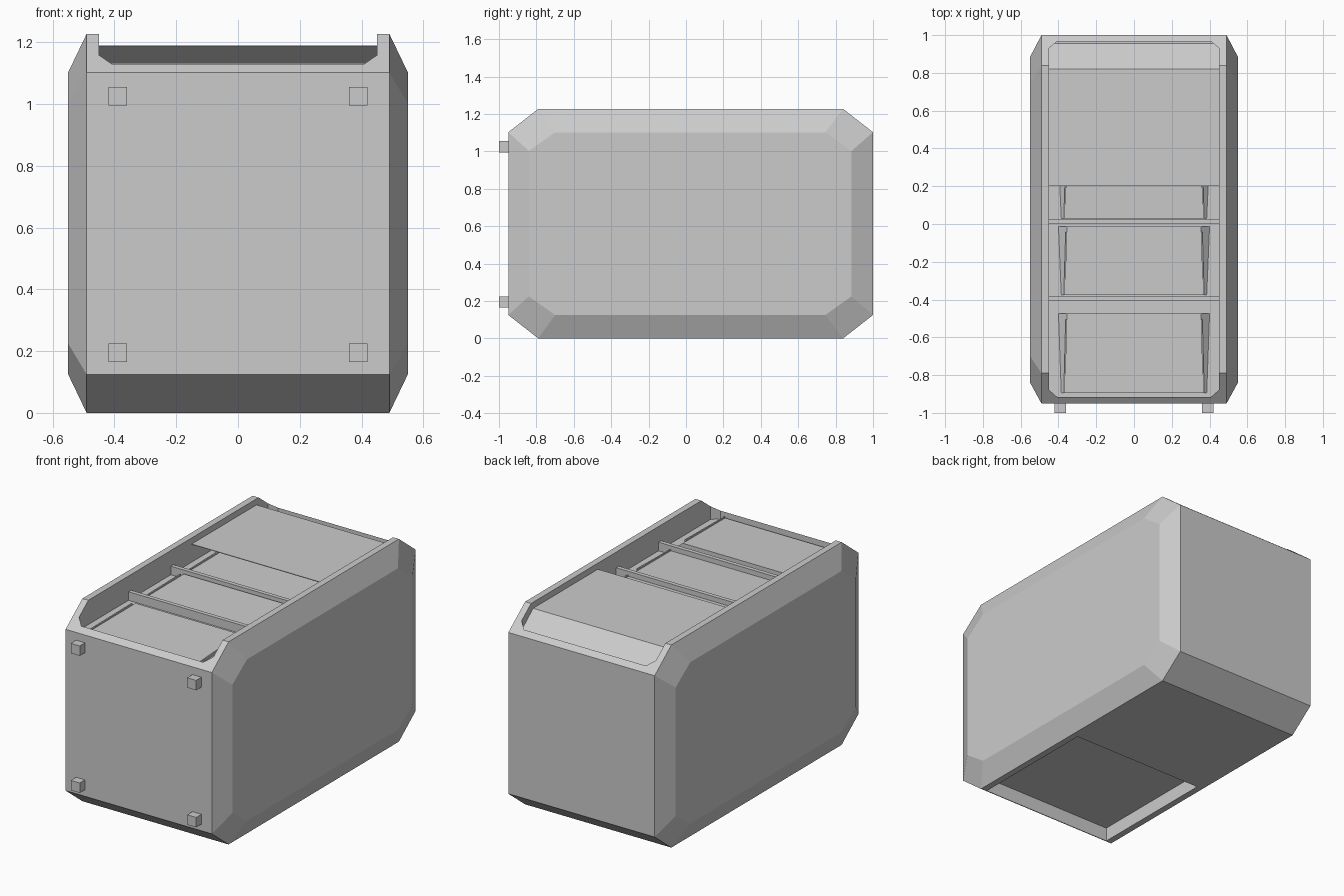
import bpy, bmesh

if "Cube" in bpy.data.objects:
    bpy.data.objects.remove(bpy.data.objects["Cube"])


def make(name, verts, faces):
    me = bpy.data.meshes.new(name)
    bm = bmesh.new()
    vs = [bm.verts.new(v) for v in verts]
    for f in faces:
        bm.faces.new([vs[i] for i in f])
    bmesh.ops.recalc_face_normals(bm, faces=bm.faces)
    bm.to_mesh(me)
    bm.free()
    ob = bpy.data.objects.new(name, me)
    bpy.context.collection.objects.link(ob)
    return ob


def loft(name, rings):
    """Skin a list of equal-length point rings and cap both ends."""
    n = len(rings[0])
    faces = [list(range(n)), [(len(rings) - 1) * n + i for i in range(n)]]
    for r in range(len(rings) - 1):
        for i in range(n):
            j = (i + 1) % n
            faces.append([r * n + i, r * n + j, (r + 1) * n + j, (r + 1) * n + i])
    return make(name, [p for ring in rings for p in ring], faces)


def chamfered(a0, a1, b0, b1, ca, cb):
    """Rectangle outline with cut corners."""
    return [(a0, b0 + cb), (a0 + ca, b0), (a1 - ca, b0), (a1, b0 + cb),
            (a1, b1 - cb), (a1 - ca, b1), (a0 + ca, b1), (a0, b1 - cb)]


def box(name, x0, x1, y0, y1, z0, z1):
    ring = [(x0, y0), (x1, y0), (x1, y1), (x0, y1)]
    return loft(name, [[(x, y, z) for x, y in ring] for z in (z0, z1)])


def cut(target, cutter):
    m = target.modifiers.new("cut", 'BOOLEAN')
    m.operation, m.solver, m.object = 'DIFFERENCE', 'EXACT', cutter
    cutter.hide_render = True
    cutter.hide_set(True)
    cutter.display_type = 'WIRE'


# Cabinet shell: octagonal profile with bevelled side cheeks
outer = chamfered(-0.95, 1.0, 0.0, 1.227, 0.16, 0.125)
inner = chamfered(-0.84, 0.885, 0.125, 1.102, 0.14, 0.1)
body = loft("cabinet_shell", [[(x, y, z) for y, z in prof] for x, prof in
                              ((-0.55, inner), (-0.49, outer), (0.49, outer), (0.55, inner))])

# Recessed front opening and rear recess underneath
opening = chamfered(-0.45, 0.45, -0.915, 0.967, 0.042, 0.037)
cut(body, loft("opening_cutter", [[(x, y, z) for x, y in opening] for z in (1.08, 1.4)]))
cut(body, box("underside_cutter", -0.45, 0.45, -0.785, 0.03, -0.2, 0.085))

# Bent upper cover sheet
cover = make("upper_cover",
             [(-0.45, 0.2, 1.19), (0.45, 0.2, 1.19), (0.45, 0.82, 1.19), (-0.45, 0.82, 1.19),
              (0.45, 0.93, 1.1), (0.408, 0.967, 1.071), (-0.408, 0.967, 1.071), (-0.45, 0.93, 1.1)],
             [(0, 1, 2, 3), (3, 2, 4, 5, 6, 7)])
sol = cover.modifiers.new("thickness", 'SOLIDIFY')
sol.thickness = 0.004

# Shelf dividers
for i, y in enumerate((0.0, -0.405)):
    box(f"shelf_divider_{i + 1}", -0.45, 0.45, y, y + 0.025, 1.08, 1.132)

# Compartment panels with sloped sides and slim side rails
for i, (y0, y1) in enumerate(((0.03, 0.36), (-0.375, -0.012), (-0.895, -0.475))):
    loft(f"compartment_panel_{i + 1}",
         [[(-0.385, y0, 1.08), (0.385, y0, 1.08), (0.4, y1, 1.08), (-0.4, y1, 1.08)],
          [(-0.365, y0, 1.105), (0.365, y0, 1.105), (0.355, y1, 1.115), (-0.355, y1, 1.115)]])
    for s, side in ((-1, "left"), (1, "right")):
        ends = [[(s * (x + d), y, z) for d, z in ((-0.004, 1.1), (0.004, 1.1), (0.004, h), (-0.004, h))]
                for x, y, h in ((0.368, y0, 1.112), (0.358, y1 - 0.03, 1.125))]
        loft(f"panel_rail_{i + 1}_{side}", ends)

# Feet
for x in (-0.39, 0.39):
    for z in (0.195, 1.025):
        box("foot", x - 0.03, x + 0.03, -1.0, -0.95, z - 0.03, z + 0.03)
